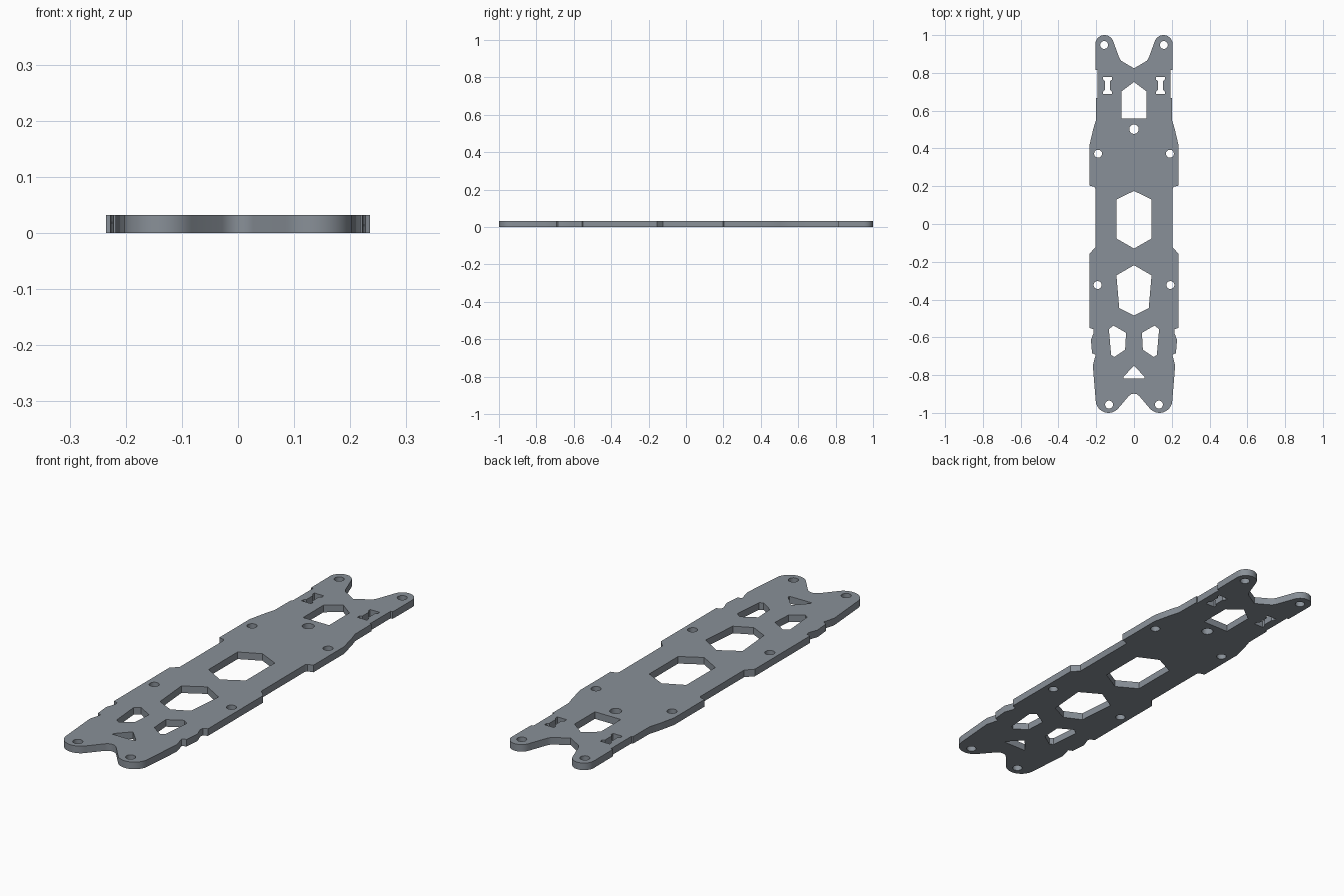
import bpy, bmesh
from math import cos, sin, radians

if "Cube" in bpy.data.objects:
    bpy.data.objects.remove(bpy.data.objects["Cube"])

T = 0.032  # plate thickness


def arc(cx, cy, r, a0, a1, n):
    return [(cx + r * cos(radians(a0 + (a1 - a0) * i / n)),
             cy + r * sin(radians(a0 + (a1 - a0) * i / n))) for i in range(n + 1)]


def flip(pts):
    return [(-x, y) for x, y in reversed(pts)]


def closed(half):
    """Mirror a right-hand half profile, sharing points on the centre line."""
    return half + [p for p in flip(half) if abs(p[0]) > 1e-6]


# Right half of the outline, from the top notch to the bottom notch
outline = [(0, 0.824), (0.068, 0.864), (0.078, 0.88)]
outline += arc(0.156, 0.951, 0.049, 165, 0, 14)
outline += [(0.204, 0.814), (0.194, 0.814), (0.194, 0.666), (0.201, 0.666),
            (0.202, 0.548), (0.215, 0.506), (0.235, 0.421), (0.235, 0.203),
            (0.21, 0.197), (0.204, 0.186), (0.204, -0.124), (0.235, -0.156),
            (0.235, -0.55), (0.215, -0.557), (0.213, -0.574), (0.228, -0.614),
            (0.222, -0.684), (0.203, -0.692), (0.218, -0.749)]
outline += arc(0.135, -0.932, 0.068, 0, -140, 14)
outline += [(0.028, -0.911), (0.015, -0.901), (0, -0.898)]
loops = [closed(outline)]

# Cut-outs on the centre line
loops += [closed(h) for h in (
    [(0, 0.752), (0.065, 0.703), (0.065, 0.558)],
    [(0, 0.175), (0.093, 0.13), (0.093, -0.077), (0, -0.13)],
    [(0, -0.218), (0.093, -0.272), (0.078, -0.446), (0, -0.484)],
    [(0, -0.75), (0.055, -0.808), (0.055, -0.817)])]
loops.append(arc(0, 0.502, 0.025, 0, 345, 23))

# Mirrored cut-outs: strap slots, rear windows and screw holes
slot = [(0.116, 0.779), (0.163, 0.779), (0.163, 0.765), (0.154, 0.757),
        (0.154, 0.709), (0.163, 0.701), (0.163, 0.687), (0.116, 0.687),
        (0.116, 0.701), (0.126, 0.709), (0.126, 0.757), (0.116, 0.765)]
window = [(0.042, -0.576), (0.108, -0.538), (0.133, -0.556), (0.121, -0.694),
          (0.104, -0.704), (0.047, -0.666)]
sides = [slot, window]
for x, y in ((0.158, 0.948), (0.19, 0.372), (0.193, -0.323), (0.132, -0.956)):
    sides.append(arc(x, y, 0.021, 0, 345, 23))
for s in sides:
    loops += [s, flip(s)]

# Filled, extruded plate
curve = bpy.data.curves.new("frame_plate", 'CURVE')
curve.dimensions = '2D'
curve.fill_mode = 'BOTH'
curve.extrude = T / 2
for pts in loops:
    s = curve.splines.new('POLY')
    s.points.add(len(pts) - 1)
    for p, (x, y) in zip(s.points, pts):
        p.co = (x, y, 0, 1)
    s.use_cyclic_u = True
plate = bpy.data.objects.new("frame_plate", curve)
bpy.context.collection.objects.link(plate)
bpy.context.view_layer.objects.active = plate
plate.select_set(True)
bpy.ops.object.convert(target='MESH')
plate = bpy.context.object

# Weld the caps to the walls and rest the plate on the ground
bm = bmesh.new()
bm.from_mesh(plate.data)
bmesh.ops.remove_doubles(bm, verts=bm.verts, dist=1e-5)
bmesh.ops.translate(bm, verts=bm.verts, vec=(0, 0, T / 2))
bmesh.ops.recalc_face_normals(bm, faces=bm.faces)
bm.to_mesh(plate.data)
bm.free()
bpy.ops.object.shade_smooth_by_angle(angle=radians(30))

# Dark slate grey
mat = bpy.data.materials.new("slate_grey")
mat.diffuse_color = (0.25, 0.28, 0.315, 1)
mat.use_nodes = True
mat.node_tree.nodes["Principled BSDF"].inputs["Base Color"].default_value = mat.diffuse_color
plate.data.materials.clear()
plate.data.materials.append(mat)
